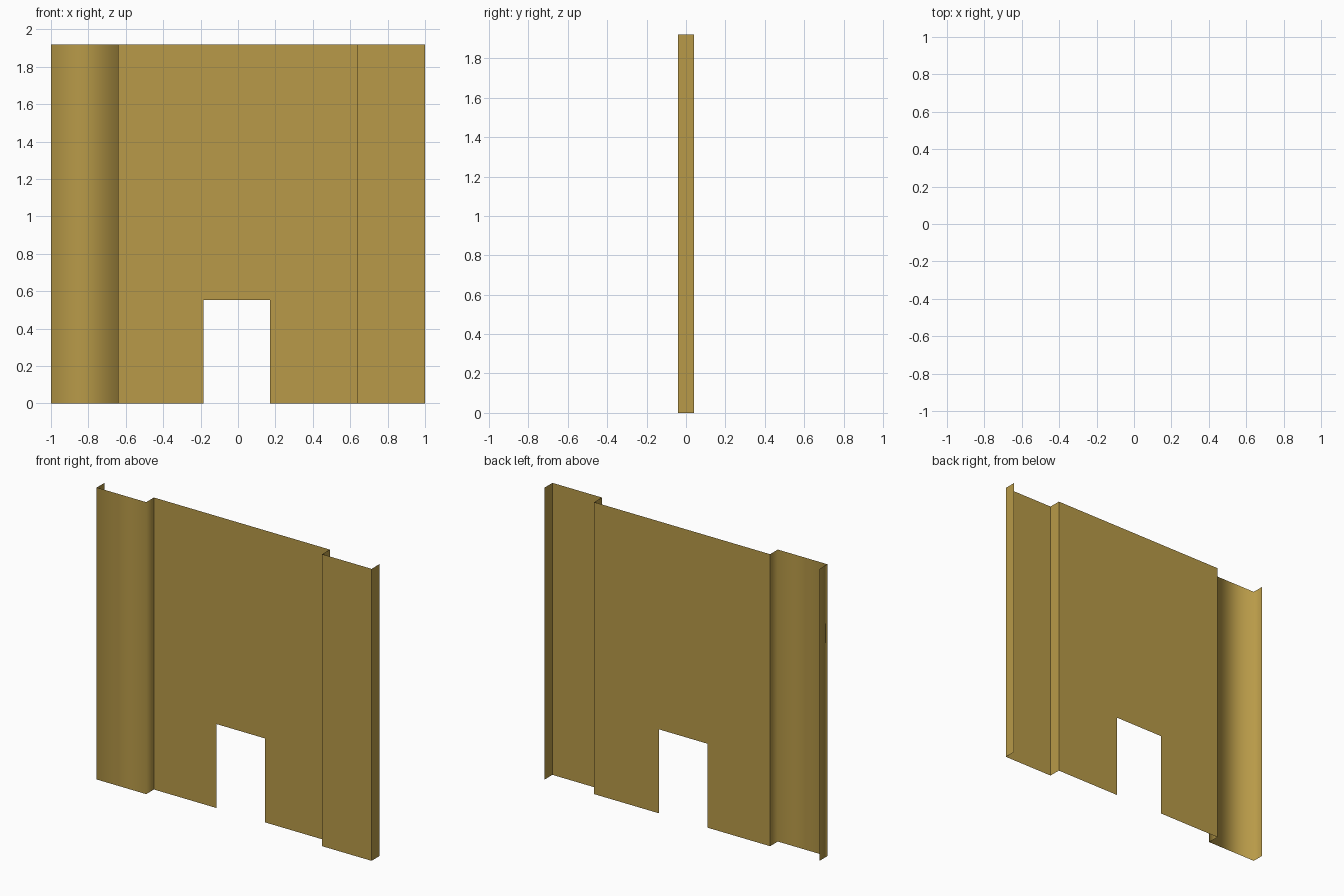
import bpy

if "Cube" in bpy.data.objects:
    bpy.data.objects.remove(bpy.data.objects["Cube"])

H = 1.92              # wall height
D = 0.04              # half depth
X0, X1 = 0.64, 1.0    # pilaster inner and outer edges

mat = bpy.data.materials.new("ochre_plaster")
mat.diffuse_color = (0.479, 0.323, 0.065, 1)
mat.use_nodes = True
mat.node_tree.nodes["Principled BSDF"].inputs["Base Color"].default_value = mat.diffuse_color


def make(name, verts, faces, smooth=False):
    me = bpy.data.meshes.new(name)
    me.from_pydata(verts, [], faces)
    me.materials.append(mat)
    for p in me.polygons:
        p.use_smooth = smooth
    ob = bpy.data.objects.new(name, me)
    bpy.context.collection.objects.link(ob)
    return ob


def strip(name, profile, smooth=False):
    """Open sheet: a plan profile raised to the wall height."""
    n = len(profile)
    verts = [(x, y, z) for z in (0, H) for x, y in profile]
    faces = [(i, i + 1, n + i + 1, n + i) for i in range(n - 1)]
    return make(name, verts, faces, smooth)


# projecting pilasters, open at the back; the left one is softly shaded
strip("left_pilaster", [(-X1, D), (-X1, -D), (-X0, -D), (-X0, D)], True)
strip("right_pilaster", [(X0, D), (X0, -D), (X1, -D), (X1, D)])

# recessed panel with a doorway
L, R, T = -0.185, 0.17, 0.552
outline = [(-X0, 0), (L, 0), (L, T), (R, T), (R, 0), (X0, 0), (X0, H), (-X0, H)]
make("wall_panel", [(x, D, z) for x, z in outline], [tuple(range(8))])
